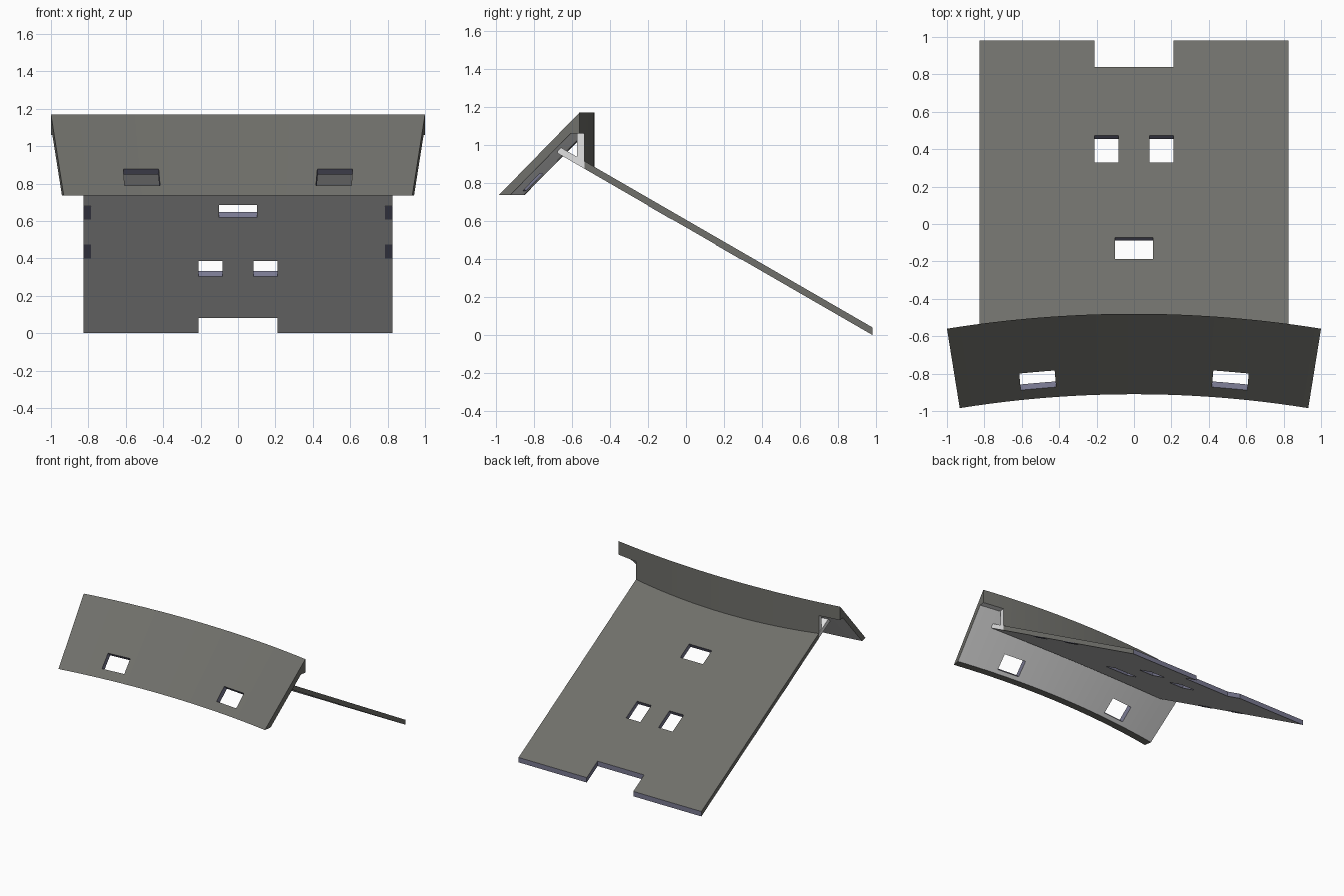
import bpy, bmesh, math
from mathutils import Matrix, Vector

if "Cube" in bpy.data.objects:
    bpy.data.objects.remove(bpy.data.objects["Cube"])

def material(name, rgb):
    m = bpy.data.materials.new(name)
    m.diffuse_color = (*rgb, 1)
    m.use_nodes = True
    m.node_tree.nodes["Principled BSDF"].inputs["Base Color"].default_value = m.diffuse_color
    return m

MATS = [material("olive_grey_outside", (0.16, 0.16, 0.145)),
        material("light_grey_inside", (0.76, 0.76, 0.76)),
        material("slate_violet_cuts", (0.19, 0.19, 0.28))]
OUT, IN, CUT = 0, 1, 2
CY = -6.78                       # centre of the big curve, on the y axis
SLOPE = math.tan(math.radians(30))
HALF = 0.825                     # half width of the sloping plate

def make(name, verts, faces, idx=None):
    me = bpy.data.meshes.new(name)
    me.from_pydata(verts, [], faces)
    for m in MATS:
        me.materials.append(m)
    if idx:
        me.polygons.foreach_set("material_index", idx)
    bm = bmesh.new()
    bm.from_mesh(me)
    bmesh.ops.recalc_face_normals(bm, faces=bm.faces)
    bm.to_mesh(me)
    bm.free()
    ob = bpy.data.objects.new(name, me)
    bpy.context.collection.objects.link(ob)
    return ob

def under(y):
    return (0.98 - y) * SLOPE

def box(name, centre, size, rot):
    """Rotated box, all in the cut colour."""
    m = Matrix.Translation(centre) @ rot
    v = [m @ Vector((x * size[0] / 2, y * size[1] / 2, z * size[2] / 2))
         for x in (-1, 1) for y in (-1, 1) for z in (-1, 1)]
    f = [(0, 1, 3, 2), (4, 6, 7, 5), (0, 4, 5, 1), (2, 3, 7, 6), (0, 2, 6, 4), (1, 5, 7, 3)]
    return make(name, v, f, [CUT] * 6)

def cut(ob, cutters):
    for c in cutters:
        mod = ob.modifiers.new("window", 'BOOLEAN')
        mod.operation, mod.solver, mod.object = 'DIFFERENCE', 'EXACT', c
    bpy.context.view_layer.update()
    dg = bpy.context.evaluated_depsgraph_get()
    me = bpy.data.meshes.new_from_object(ob.evaluated_get(dg))
    ob.modifiers.clear()
    ob.data = me
    for c in cutters:
        bpy.data.objects.remove(c)

def sweep(name, profile, colours, end_colour, amax, seg, zfun=None):
    """Turn a (y, z) profile around the curve centre."""
    n, verts, faces, idx = len(profile), [], [], []
    for i in range(seg + 1):
        a = -amax + 2 * amax * i / seg
        for y, z in profile:
            x, yy = (y - CY) * math.sin(a), CY + (y - CY) * math.cos(a)
            verts.append((x, yy, zfun(yy) if z is None else z))
    for i in range(seg):
        for j in range(n):
            k = (j + 1) % n
            faces.append((i * n + j, i * n + k, (i + 1) * n + k, (i + 1) * n + j))
            idx.append(colours[j])
    faces += [tuple(range(n)), tuple(range(seg * n, seg * n + n))]
    return make(name, verts, faces, idx + [end_colour] * 2)

# curved visor with a short lip at the back
visor = sweep("curved_visor",
              [(-0.91, 0.735), (-0.48, 1.17), (-0.48, 1.06), (-0.527, 1.06), (-0.85, 0.735)],
              [OUT, OUT, IN, IN, OUT], OUT, math.asin(1 / 6.3), 24)

# two windows cut square through the visor
cutters = []
for s in (-1, 1):
    turn = Matrix.Rotation(-s * 0.087, 4, 'Z') @ Matrix.Rotation(math.radians(45.3), 4, 'X')
    cutters.append(box("cutter", (s * 0.515, -0.835, 0.833), (0.19, 0.127, 0.2), turn))
cut(visor, cutters)

# upright wall joining the plate to the visor
sweep("back_wall", [(-0.52, 1.066), (-0.48, 1.066), (-0.48, None), (-0.52, None)],
      [IN, OUT, IN, IN], IN, math.asin(HALF / 6.3), 20, lambda y: under(y) + 0.02)

# sloping plate: main part, then the tongue hidden under the visor
def arc(y0, seg=20):
    r = y0 - CY
    return [(x, CY + math.sqrt(r * r - x * x))
            for x in (-HALF + 2 * HALF * i / seg for i in range(seg + 1))]

wall_line, tip_line = arc(-0.48), arc(-0.62)
back = [(HALF, 0.98), (0.21, 0.98), (0.21, 0.84), (-0.21, 0.84), (-0.21, 0.98), (-HALF, 0.98)]
pts = wall_line + back + tip_line
w, b, n = len(wall_line), len(back), len(pts)
polys = [list(range(w + b)), list(range(w + b, n)) + list(range(w - 1, -1, -1))]
verts = [(x, y, under(y)) for x, y in pts] + [(x, y, under(y) + 0.04) for x, y in pts]
edges = {(p[i], p[(i + 1) % len(p)]) for p in polys for i in range(len(p))}
faces, idx = [], []
for p, top in zip(polys, (OUT, IN)):
    faces += [p[::-1], [v + n for v in p]]
    idx += [IN, top]
for i, j in sorted(edges):
    if (j, i) not in edges:
        faces.append([i, j, j + n, i + n])
        mid_y = (pts[i][1] + pts[j][1]) / 2
        is_side = abs(pts[i][0]) == HALF and abs(pts[j][0]) == HALF
        idx.append((IN if mid_y < -0.5 else OUT) if is_side else (CUT if mid_y > 0 else IN))
plate = make("sloping_plate", verts, faces, idx)

# three windows cut square through the plate
tilt = Matrix.Rotation(math.radians(-30), 4, 'X')
def plate_window(x0, x1, y0, y1):
    y = (y0 + y1) / 2
    return box("cutter", ((x0 + x1) / 2, y, under(y) + 0.04),
               (x1 - x0, (y1 - y0) / math.cos(math.radians(30)), 0.2), tilt)
cut(plate, [plate_window(-0.21, -0.082, 0.33, 0.472),
            plate_window(0.082, 0.21, 0.33, 0.472),
            plate_window(-0.102, 0.102, -0.187, -0.072)])

# dark marks on the underside near the edges
for s, side in ((-1, "left"), (1, "right")):
    for z0, z1, place in ((0.61, 0.68, "upper"), (0.40, 0.475, "lower")):
        z = (z0 + z1) / 2
        box(f"edge_mark_{place}_{side}", (s * 0.805, 0.98 - z / SLOPE, z),
            (0.04, (z1 - z0) * 2, 0.004), tilt)

# smooth the gentle curve, keep the corners sharp
for name in ("curved_visor", "back_wall", "sloping_plate"):
    bpy.ops.object.select_all(action='DESELECT')
    ob = bpy.data.objects[name]
    ob.select_set(True)
    bpy.context.view_layer.objects.active = ob
    bpy.ops.object.shade_smooth_by_angle(angle=math.radians(20))
